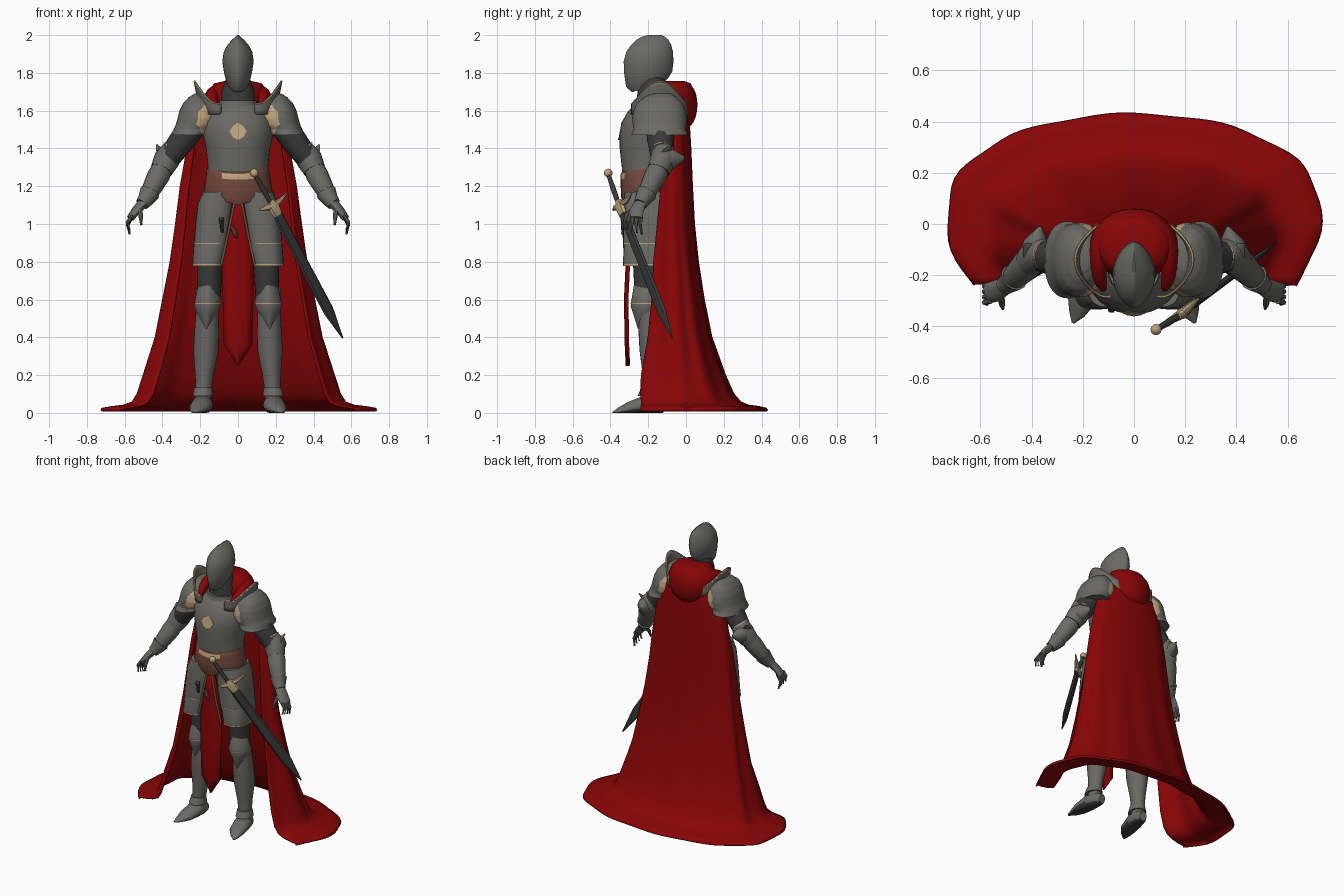
import bpy, bmesh, math
from mathutils import Vector

def material(name, rgb):
    m = bpy.data.materials.new(name)
    m.diffuse_color = (*rgb, 1)
    return m

STEEL = material("steel", (0.145, 0.142, 0.128))
DARK = material("dark_mail", (0.042, 0.042, 0.043))
RED = material("red_cloth", (0.25, 0.0015, 0.002))
GOLD = material("gold_trim", (0.52, 0.37, 0.20))
LEATHER = material("brown_leather", (0.18, 0.068, 0.048))

def grid(name, rows, mat, closed=True, caps=True, mirror=False, smooth=1, angle=40, thick=0):
    """Skin rows of points into a surface."""
    bm = bmesh.new()
    vs = [[bm.verts.new(p) for p in r] for r in rows]
    n = len(rows[0])
    for a, b in zip(vs, vs[1:]):
        for i in range(n if closed else n - 1):
            j = (i + 1) % n
            bm.faces.new((a[i], a[j], b[j], b[i]))
    if closed and caps:
        bm.faces.new(vs[0])
        bm.faces.new(vs[-1])
    bmesh.ops.recalc_face_normals(bm, faces=bm.faces)
    me = bpy.data.meshes.new(name)
    bm.to_mesh(me)
    bm.free()
    me.materials.append(mat)
    for p in me.polygons:
        p.use_smooth = bool(smooth)
    me.set_sharp_from_angle(angle=math.radians(angle))
    ob = bpy.data.objects.new(name, me)
    bpy.context.collection.objects.link(ob)
    if thick:
        s = ob.modifiers.new("thickness", "SOLIDIFY")
        s.thickness, s.offset = thick, 0
    if mirror:
        ob.modifiers.new("mirror", "MIRROR")
    return ob

def loft(name, rings, mat, n=24, pinch=0.0, **kw):
    """Horizontal sections (x, y, z, rx, ry[, tilt]); positive pinch gives a front and back ridge."""
    rows = []
    for x, y, z, rx, ry, *t in rings:
        row = []
        for i in range(n):
            a = 2 * math.pi * i / n
            c, s = math.cos(a), math.sin(a)
            dy = ry * math.copysign(abs(s) ** (1 + min(pinch, 0)), s)
            dx = rx * math.copysign(abs(c) ** (1 + pinch), c)
            row.append((x + dx, y + dy, z + (t[0] * dy if t else 0)))
        rows.append(row)
    return grid(name, rows, mat, **kw)

def limb(name, pts, mat, n=14, **kw):
    """Sections (x, y, z, side radius, upper radius) square to the path."""
    rows = []
    ps = [Vector(p[:3]) for p in pts]
    for k, p in enumerate(pts):
        d = (ps[min(k + 1, len(ps) - 1)] - ps[max(k - 1, 0)]).normalized()
        side = d.cross(Vector((0, 0, 1))).normalized()
        up = side.cross(d)
        rows.append([ps[k] + side * p[3] * math.cos(2 * math.pi * i / n)
                     + up * p[-1] * math.sin(2 * math.pi * i / n) for i in range(n)])
    return grid(name, rows, mat, **kw)

def paint(ob, mat, test):
    ob.data.materials.append(mat)
    k = len(ob.data.materials) - 1
    for p in ob.data.polygons:
        if test(p.center, p.normal):
            p.material_index = k

# Helmet with a keeled face, and neck
loft("helmet", [(0, -.20, 1.725, .045, .085, .32), (0, -.205, 1.75, .06, .112, .22), (0, -.20, 1.80, .074, .127, .05),
                (0, -.198, 1.86, .083, .132), (0, -.193, 1.91, .076, .124), (0, -.185, 1.945, .058, .108),
                (0, -.178, 1.975, .032, .085), (0, -.172, 1.992, .012, .06), (0, -.165, 2.0, .004, .035)], STEEL, 32, .35)
loft("neck_mail", [(0, -.17, 1.58, .11, .10), (0, -.172, 1.66, .092, .088), (0, -.175, 1.70, .088, .082),
                   (0, -.18, 1.78, .06, .065)], DARK)
loft("gorget", [(0, -.18, 1.60, .12, .11), (0, -.18, 1.64, .10, .097), (0, -.18, 1.655, .10, .097)], STEEL)

# Breastplate with gold diamond
loft("breastplate", [(0, -.2, 1.20, .165, .135), (0, -.2, 1.30, .16, .14), (0, -.195, 1.40, .17, .156),
                     (0, -.19, 1.47, .185, .163), (0, -.185, 1.54, .188, .155), (0, -.175, 1.60, .15, .13),
                     (0, -.17, 1.635, .11, .10)], STEEL, 32)
diamond = [(0, .046), (-.027, .03), (-.046, 0), (-.027, -.03), (0, -.046), (.027, -.03), (.046, 0), (.027, .03)]
grid("chest_diamond", [[(x, y + z * .19 + 2 * x * x, 1.49 + z) for x, z in diamond] for y in (-.343, -.352)],
     GOLD, smooth=0)

# Belt with a dipping gold front plate, and hips
belt = loft("belt", [(0, -.2, 1.10, .17, .13), (0, -.2, 1.125, .183, .142), (0, -.2, 1.20, .178, .146),
                     (0, -.2, 1.255, .17, .146), (0, -.2, 1.285, .167, .146), (0, -.2, 1.295, .164, .138)], LEATHER, 36)
paint(belt, GOLD, lambda c, n: 1.255 < c.z < 1.285 and abs(c.x) < .09 and c.y < -.25)
for v in belt.data.vertices:
    u = min(abs(v.co.x) / .17, 1)
    if v.co.z < 1.15:
        v.co.z += .045 * u
    elif v.co.z > 1.24:
        v.co.z -= .02 * (1 - u * u)
loft("hips", [(0, -.19, .95, .12, .08), (0, -.19, 1.14, .15, .11)], DARK)

# Front cloth strip, with a knotted strap and a pouch beside it
strip = [(1.12, .028), (1.0, .05), (.8, .084), (.6, .08), (.36, .074), (.25, .002)]
grid("front_cloth", [[(w * u, -.312 - .008 * math.cos(3 * u) + .006 * math.sin(z * 9), z) for u in (-1, -.5, 0, .5, 1)]
                     for z, w in strip], RED, closed=False, thick=.008)
limb("strap_knot", [(-.035, -.325, .99, .008), (-.015, -.33, .95, .014), (-.005, -.325, .925, .005)], LEATHER, 8)
limb("hip_pouch", [(-.088, -.328, 1.035, .014, .006), (-.088, -.332, 1.02, .016, .012), (-.084, -.332, .97, .014, .01),
                   (-.082, -.33, .955, .008, .006)], DARK, 8)

# Thigh plates, trim and legs
loft("upper_thigh_plate", [(.10, -.205, 1.17, .085, .12), (.116, -.205, 1.11, .097, .126), (.128, -.205, 1.0, .098, .128),
                           (.143, -.205, .89, .092, .128)], STEEL, 24, -.25, mirror=True)
loft("lower_thigh_plate", [(.138, -.205, .93, .084, .118), (.145, -.205, .895, .09, .126), (.16, -.205, .785, .082, .128)],
     STEEL, 24, -.25, mirror=True)
loft("thigh_plate_hem", [(.16, -.205, .787, .083, .129), (.16, -.205, .777, .083, .129)], GOLD, 24, -.25, mirror=True)
loft("thigh_plate_seam", [(.143, -.205, .899, .0925, .1285), (.143, -.205, .895, .0925, .1285)], GOLD, 24, -.25, mirror=True)
limb("thigh_plate_edge", [(.02, -.325, 1.11, .006), (.052, -.33, .95, .006), (.088, -.322, .785, .006)], GOLD, 6, mirror=True)
loft("thigh_mail", [(.14, -.2, .95, .07, .09), (.15, -.2, .78, .068, .08), (.155, -.2, .55, .058, .068)], DARK, mirror=True)
loft("knee_guard", [(.155, -.205, .715, .012, .05), (.158, -.205, .67, .055, .072), (.16, -.205, .59, .07, .085),
                    (.162, -.205, .565, .072, .088), (.165, -.21, .52, .052, .068), (.168, -.235, .445, .006, .02)],
     STEEL, 20, .25, mirror=True)
loft("knee_trim", [(.161, -.205, .582, .0725, .0885), (.161, -.205, .577, .0725, .0885)], GOLD, 20, .25, mirror=True)
limb("knee_wing", [(.215, -.19, .66, .015, .004), (.228, -.18, .58, .035, .012), (.215, -.19, .51, .01, .004)],
     STEEL, 8, mirror=True)
loft("greave", [(.163, -.19, .57, .058, .065), (.166, -.175, .42, .066, .076), (.17, -.17, .33, .067, .076),
                (.178, -.175, .2, .049, .054), (.184, -.18, .11, .041, .046), (.186, -.18, .04, .045, .05)], STEEL, mirror=True)
loft("ankle_band", [(.184, -.185, .135, .047, .052), (.186, -.19, .09, .056, .066)], STEEL, mirror=True)
shoe = limb("armoured_shoe", [(.175, -.115, .03, .025, .03), (.18, -.15, .042, .045, .042), (.19, -.22, .045, .058, .045),
                              (.205, -.30, .03, .054, .03), (.223, -.35, .017, .032, .017), (.238, -.386, .006, .006, .006)],
            STEEL, 20, mirror=True)
for v in shoe.data.vertices:
    v.co.z = max(v.co.z * 1.08 - .006, 0)
paint(shoe, DARK, lambda c, n: n.z < -.5)

# Bell-shaped shoulder guards with gold ovals on the inner front and back faces
bell = [(.20, -.13, 1.69, .03, .05), (.205, -.135, 1.672, .055, .085), (.21, -.14, 1.64, .08, .12),
        (.21, -.14, 1.60, .10, .138), (.212, -.14, 1.56, .108, .145), (.222, -.14, 1.525, .108, .142),
        (.243, -.14, 1.50, .098, .138), (.258, -.14, 1.472, .092, .15)]
fine = [tuple(p + (q - p) * k / 4 for p, q in zip(a, b)) for a, b in zip(bell, bell[1:]) for k in range(4)] + bell[-1:]
guard = loft("shoulder_guard", fine, STEEL, 72, -.1, mirror=True)
paint(guard, GOLD, lambda c, n: abs(c.y + .14) > .05 and ((c.x - .155) / .062) ** 2 + ((c.z - 1.55) / .085) ** 2 < 1)
rows = []
for h in (0, .5, .88, 1):
    row = []
    for k in range(21):
        a = math.radians(-100 + 200 * k / 20)
        rise = math.cos(a * .88) ** 3.5 if abs(a) < 1.75 else 0
        top = 1.635 + .12 * rise
        row.append((.105 + (.09 + .035 * h * rise) * math.cos(a), -.14 + .145 * math.sin(a), 1.58 + (top - 1.58) * h))
    rows.append(row)
grid("shoulder_crest", rows, STEEL, closed=False, thick=.01, mirror=True)
limb("shoulder_crest_trim", [(*p, .006) for p in rows[-1]], GOLD, 6, mirror=True)

# Arms
limb("upper_arm_mail", [(.22, -.14, 1.55, .075, .075), (.29, -.135, 1.45, .072, .07), (.38, -.125, 1.33, .058, .06)],
     DARK, mirror=True)
limb("elbow_guard", [(.345, -.125, 1.39, .058, .06), (.362, -.12, 1.365, .066, .066), (.378, -.12, 1.34, .07, .07),
                     (.405, -.145, 1.285, .06, .06)], STEEL, 16, mirror=True)
limb("elbow_fin", [(.38, -.13, 1.34, .06, .06), (.382, -.07, 1.345, .05, .055), (.365, -.01, 1.35, .006, .012)],
     STEEL, 10, mirror=True)
limb("elbow_flare", [(.385, -.12, 1.36, .045, .012), (.41, -.10, 1.385, .035, .01), (.43, -.08, 1.42, .006, .004)],
     STEEL, 8, mirror=True)
limb("elbow_trim", [(.342, -.125, 1.394, .061, .063), (.346, -.125, 1.389, .061, .063)], GOLD, 16, mirror=True)
limb("forearm_guard", [(.39, -.13, 1.32, .05), (.418, -.16, 1.26, .06), (.455, -.195, 1.19, .052),
                       (.495, -.235, 1.12, .037)], STEEL, 16, mirror=True)
limb("gauntlet_cuff", [(.468, -.208, 1.165, .056), (.488, -.228, 1.13, .044), (.508, -.243, 1.105, .036)],
     STEEL, 12, mirror=True)
limb("gauntlet_hand", [(.50, -.24, 1.115, .034, .026), (.54, -.262, 1.07, .042, .022), (.57, -.27, 1.03, .04, .018)],
     STEEL, 12, mirror=True)
for i in range(4):
    y = -.238 - .021 * i
    limb(f"finger_{i + 1}", [(.56, y, 1.045, .011), (.584, y - .005, .995 + .005 * i, .0105),
                             (.574, y - .006 * i + .005, .945 + .008 * i, .006)], STEEL, 8, mirror=True)
limb("thumb", [(.52, -.275, 1.085, .014), (.515, -.315, 1.04, .012), (.512, -.33, .995, .006)], STEEL, 8, mirror=True)

# Lowered hood: rolled edge and full pouch behind the neck
half = [(.115, -.265, 1.60, .012, .02), (.14, -.21, 1.65, .03, .04), (.14, -.12, 1.672, .045, .065),
        (.118, -.045, 1.65, .058, .095), (.062, -.002, 1.63, .062, .12)]
hood = limb("hood", half + [(0, .005, 1.622, .062, .125)] + [(-p[0], *p[1:]) for p in half[::-1]], RED, 12, angle=180)
hood.modifiers.new("soften", "SUBSURF").levels = 1
loft("hood_inside", [(0, -.10, 1.58, .13, .12), (0, -.09, 1.66, .15, .135), (0, -.085, 1.72, .145, .12),
                     (0, -.08, 1.745, .125, .105), (0, -.08, 1.757, .07, .07)], RED, angle=180)

# Cape: z, half width, mid y, back y, front reach
cape = [(1.66, .15, -.08, -.005, .06), (1.58, .235, -.08, .008, .04), (1.5, .253, -.075, .016, .04),
        (1.4, .268, -.07, .022, .06), (1.2, .303, -.07, .03, .12), (1.0, .328, -.07, .04, .16), (.8, .355, -.06, .06, .22),
        (.6, .393, -.05, .09, .26), (.4, .432, -.04, .13, .32), (.2, .495, -.03, .20, .41), (.1, .53, -.02, .245, .44),
        (.055, .56, -.005, .285, .46), (.037, .61, .01, .33, .49), (.03, .67, .02, .385, .52), (.022, .72, .03, .42, .535),
        (.01, .725, .03, .427, .54)]
rows = []
for z, w, yc, yb, reach in cape:
    row = []
    for k in range(61):
        a = math.radians(-120 + 4 * k)
        f = 1 + .026 * min(1.6 - z, 1, .35 + 4 * z) * math.cos(11 * a + .9)
        c = math.cos(a)
        y = (yb - yc) * c ** .85 if c > 0 else reach * c
        row.append((w * f * math.sin(a), yc + y * f, z))
    rows.append(row)
grid("cape", rows, RED, closed=False, thick=.012, angle=60)

# Sword in its scabbard
limb("scabbard", [(.185, -.352, 1.10, .013, .026), (.22, -.325, 1.03, .014, .03), (.40, -.19, .69, .014, .034),
                  (.48, -.13, .54, .013, .034), (.555, -.072, .395, .002, .004)], DARK, 8, angle=25)
limb("sword_grip", [(.09, -.41, 1.26, .011), (.135, -.383, 1.18, .014), (.185, -.352, 1.09, .012)], DARK, 10)
limb("scabbard_throat", [(.172, -.36, 1.125, .014, .016), (.187, -.35, 1.095, .022, .036), (.212, -.333, 1.05, .016, .03)], GOLD, 8)
limb("cross_guard", [(.115, -.385, 1.075, .004, .006), (.145, -.375, 1.085, .014, .014), (.185, -.352, 1.095, .02, .022),
                     (.225, -.315, 1.125, .013, .014), (.26, -.285, 1.165, .003, .004)], GOLD, 8)
loft("pommel", [(.086, -.412, 1.27 + .023 * math.sin(t), .023 * math.cos(t), .023 * math.cos(t))
                for t in [math.radians(d) for d in (-85, -50, -20, 20, 50, 85)]], GOLD, 12)
